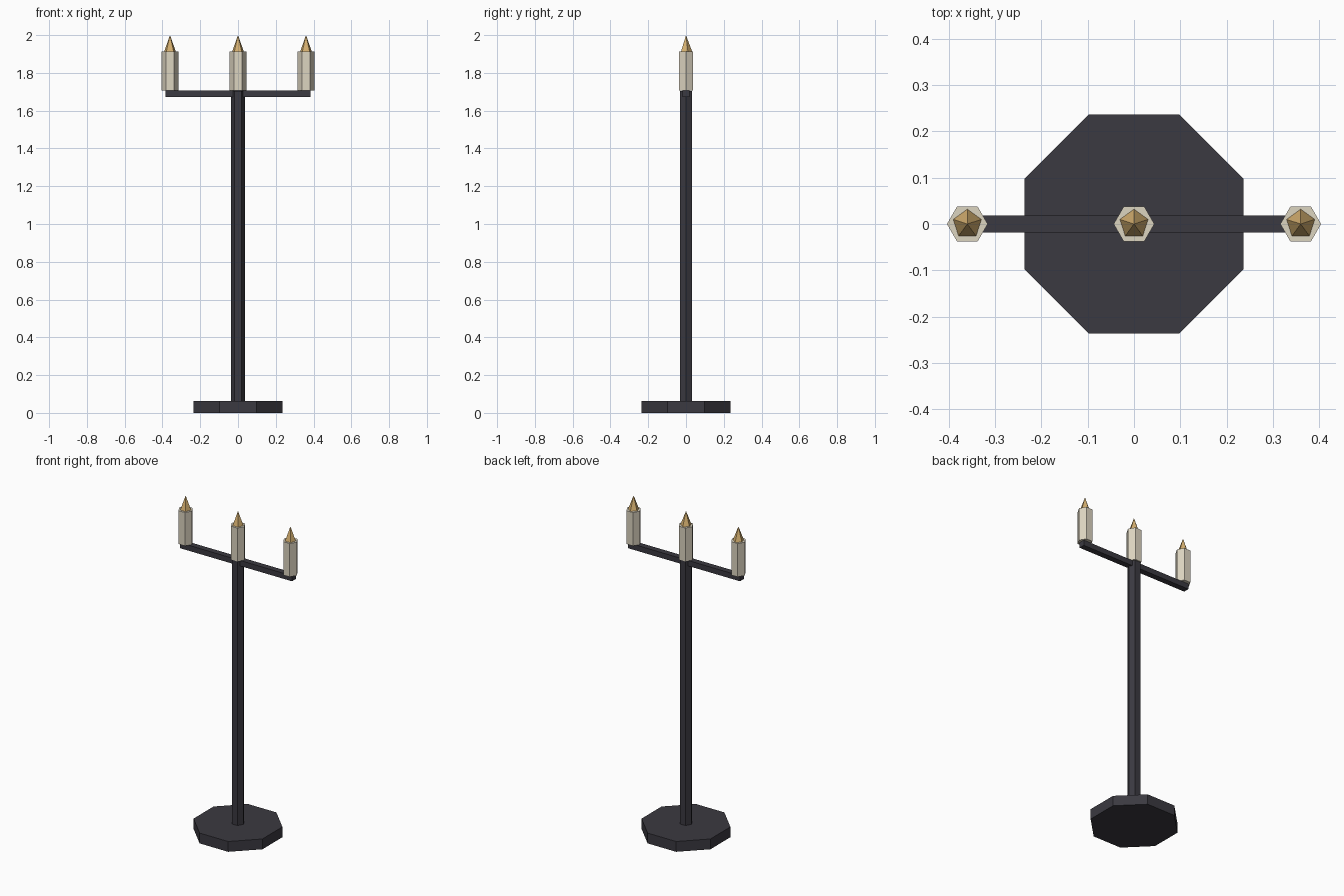
import bpy
import bmesh
from math import sin, cos, pi

cube = bpy.data.objects.get("Cube")
if cube:
    bpy.data.objects.remove(cube, do_unlink=True)


def material(name, r, g, b):
    mat = bpy.data.materials.new(name)
    mat.use_nodes = True
    colour = (r, g, b, 1)
    mat.diffuse_color = colour
    mat.node_tree.nodes["Principled BSDF"].inputs["Base Color"].default_value = colour
    return mat


iron = material("dark iron", 0.043, 0.041, 0.052)
wax = material("cream wax", 0.72, 0.66, 0.53)
gold = material("flame gold", 0.66, 0.43, 0.16)


def finish(name, bm, mat, location):
    bmesh.ops.recalc_face_normals(bm, faces=bm.faces)
    mesh = bpy.data.meshes.new(name)
    bm.to_mesh(mesh)
    bm.free()
    mesh.materials.append(mat)
    obj = bpy.data.objects.new(name, mesh)
    obj.location = location
    bpy.context.collection.objects.link(obj)
    return obj


def prism(name, sides, radius, z0, z1, mat, x=0, start=0, pointed=False):
    """Upright prism or pyramid; start is the angle of its first corner."""
    bm = bmesh.new()
    angles = [start + 2 * pi * i / sides for i in range(sides)]
    ring = [(radius * cos(a), radius * sin(a)) for a in angles]
    low = [bm.verts.new((u, v, 0)) for u, v in ring]
    bm.faces.new(low)
    if pointed:
        tip = bm.verts.new((0, 0, z1 - z0))
        for i in range(sides):
            bm.faces.new((low[i - 1], low[i], tip))
    else:
        high = [bm.verts.new((u, v, z1 - z0)) for u, v in ring]
        bm.faces.new(high)
        for i in range(sides):
            bm.faces.new((low[i - 1], low[i], high[i], high[i - 1]))
    return finish(name, bm, mat, (x, 0, z0))


# Octagonal foot and hexagonal pole
arm_low, arm_high = 1.673, 1.707
prism("base", 8, 0.256, 0, 0.064, iron, start=pi / 8)
prism("pole", 6, 0.038, 0.06, 1.705, iron)

# Straight crossbar
bm = bmesh.new()
bmesh.ops.create_cube(bm, size=1)
bmesh.ops.scale(bm, vec=(0.768, 0.037, arm_high - arm_low), verts=bm.verts)
finish("crossbar", bm, iron, (0, 0, (arm_low + arm_high) / 2))

# Three candles with faceted flames
for side, x in (("right", -0.36), ("middle", 0), ("left", 0.36)):
    prism(side + "_candle", 6, 0.044, arm_high, 1.914, wax, x)
    prism(side + "_flame", 5, 0.032, 1.914, 2, gold, x, start=pi / 2, pointed=True)
